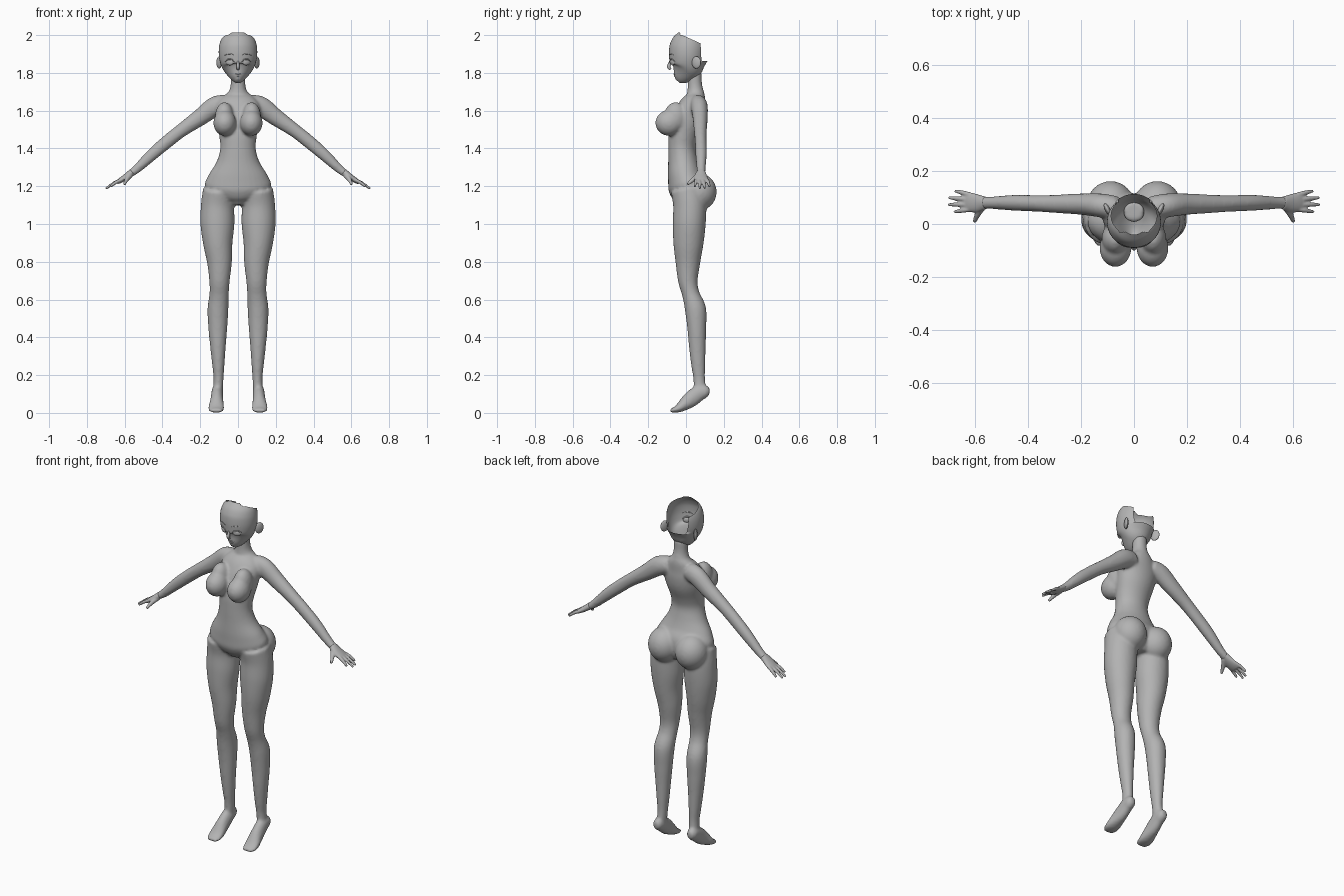
import bpy, bmesh, math
from mathutils import Vector, Matrix
from mathutils.bvhtree import BVHTree

if "Cube" in bpy.data.objects:
    bpy.data.objects.remove(bpy.data.objects["Cube"])

GREY = (0.45, 0.45, 0.45, 1)
grey = bpy.data.materials.new("plain grey")
grey.use_nodes = True
grey.diffuse_color = GREY
grey.node_tree.nodes["Principled BSDF"].inputs["Base Color"].default_value = GREY


def spline(rows, steps=5):
    """Smoothly resample rows of numbers."""
    out = []
    for i in range(len(rows) - 1):
        a, b = rows[max(i - 1, 0)], rows[i]
        c, d = rows[i + 1], rows[min(i + 2, len(rows) - 1)]
        for k in range(steps):
            t = k / steps
            out.append([0.5 * (2 * q + (r - p) * t + (2 * p - 5 * q + 4 * r - s) * t * t
                               + (3 * q - p - 3 * r + s) * t ** 3)
                        for p, q, r, s in zip(a, b, c, d)])
    return out + [list(rows[-1])]


def loft(bm, rows, side=(1, 0, 0), sign=1, segs=32):
    """Skin ellipses (x, y, z, radius along side, other radius) along a path."""
    rows = spline(rows)
    mids = [Vector((r[0] * sign, r[1], r[2])) for r in rows]
    side, rings = Vector(side), []
    for i, r in enumerate(rows):
        tangent = mids[min(i + 1, len(mids) - 1)] - mids[max(i - 1, 0)]
        u = (side - tangent * side.dot(tangent) / tangent.length_squared).normalized()
        v = tangent.normalized().cross(u)
        rings.append([bm.verts.new(mids[i] + u * r[3] * math.cos(a) + v * r[4] * math.sin(a))
                      for a in (math.tau * k / segs for k in range(segs))])
    for low, high in zip(rings, rings[1:]):
        for k in range(segs):
            n = (k + 1) % segs
            bm.faces.new((low[k], low[n], high[n], high[k]))
    bm.faces.new(rings[0][::-1])
    bm.faces.new(rings[-1])


def ball(bm, centre, radii, turn=0):
    m = Matrix.Translation(centre) @ Matrix.Rotation(turn, 4, "Z") @ Matrix.Diagonal((*radii, 1))
    bmesh.ops.create_uvsphere(bm, u_segments=32, v_segments=20, radius=1, matrix=m)


def finish(bm, name, voxel=0, smooth=0):
    bmesh.ops.recalc_face_normals(bm, faces=bm.faces)
    for f in bm.faces:
        f.smooth = True
    mesh = bpy.data.meshes.new(name)
    bm.to_mesh(mesh)
    bm.free()
    mesh.materials.append(grey)
    ob = bpy.data.objects.new(name, mesh)
    bpy.context.collection.objects.link(ob)
    if voxel:
        mod = ob.modifiers.new("blend", "REMESH")
        mod.mode, mod.voxel_size, mod.use_smooth_shade = "VOXEL", voxel, True
        mod = ob.modifiers.new("soften", "SMOOTH")
        mod.factor, mod.iterations = 0.5, smooth
    return ob


# Body: trunk and neck, then paired masses and limbs, blended into one skin
body = bmesh.new()
loft(body, [(0, .02, 1.10, .05, .06), (0, .02, 1.14, .12, .09), (0, .01, 1.2, .175, .105),
            (0, -.005, 1.26, .155, .092), (0, -.015, 1.33, .113, .08), (0, -.02, 1.4, .094, .074),
            (0, -.012, 1.47, .1, .08), (0, .012, 1.55, .113, .085), (0, .032, 1.62, .118, .073),
            (0, .05, 1.67, .085, .052), (0, .05, 1.7, .05, .044), (0, .047, 1.74, .039, .038),
            (0, .045, 1.8, .04, .038)])
LEG = [(.1, .01, 1.18, .085, .09), (.108, .02, 1.1, .088, .088), (.109, .017, 1, .09, .087),
       (.107, .013, .9, .078, .08), (.098, .01, .8, .066, .066), (.098, .01, .7, .054, .052),
       (.1, .025, .63, .051, .046), (.106, .05, .55, .055, .056), (.107, .057, .45, .05, .05),
       (.106, .06, .35, .041, .044), (.104, .065, .25, .032, .037), (.103, .07, .18, .026, .031),
       (.107, .075, .11, .026, .035)]
FOOT = [(.11, .125, .113, .016, .018), (.11, .105, .113, .028, .034), (.11, .07, .105, .031, .042),
        (.112, .02, .068, .034, .042), (.115, -.03, .03, .042, .026), (.115, -.06, .016, .04, .015),
        (.115, -.083, .012, .028, .01)]
ARM = [(.07, .06, 1.635, .045, .05), (.125, .07, 1.62, .045, .053), (.2, .075, 1.565, .04, .045),
       (.3, .076, 1.495, .034, .036), (.37, .078, 1.44, .031, .035), (.45, .08, 1.372, .03, .032),
       (.53, .08, 1.297, .024, .024), (.575, .08, 1.262, .024, .018)]
for s in (1, -1):
    loft(body, LEG, sign=s)
    loft(body, FOOT, sign=s)
    loft(body, ARM, (0, 1, 0), s)
    ball(body, (s * .07, -.09, 1.535), (.06, .072, .068))
    ball(body, (s * .072, -.055, 1.565), (.05, .062, .08))
    ball(body, (s * .088, .07, 1.17), (.09, .092, .098))
finish(body, "body", .008, 5)

# Hands: flat palm, four fingers and a thumb
for s, word in ((1, "left"), (-1, "right")):
    hand = bmesh.new()
    loft(hand, [(.56, .08, 1.275, .024, .019), (.59, .078, 1.252, .034, .017),
                (.62, .082, 1.232, .037, .014), (.64, .084, 1.22, .034, .01)], (0, 1, 0), s)
    for y, tip_x, tip_y in ((.056, .678, .046), (.074, .7, .073), (.092, .698, .099), (.11, .675, .125)):
        tip_z = 1.217 - (tip_x - .63) * .42
        loft(hand, [(.615, y, 1.236, .009, .009),
                    ((.615 + tip_x) / 2, (y + tip_y) / 2, (1.238 + tip_z) / 2 + .003, .009, .009),
                    (tip_x, tip_y, tip_z, .006, .006)], (0, 1, 0), s, 12)
    loft(hand, [(.57, .07, 1.26, .016, .016), (.588, .04, 1.237, .012, .012),
                (.602, .008, 1.21, .007, .007)], (0, 1, 0), s, 12)
    finish(hand, word + "_hand", .004, 3)

# Head: a shell open at the crown and back
head = bmesh.new()
loft(head, [(0, -.045, 1.757, .012, .015), (0, -.034, 1.77, .032, .038), (0, -.012, 1.8, .061, .066),
            (0, .002, 1.83, .085, .087), (0, .006, 1.87, .098, .095), (0, .008, 1.91, .102, .098),
            (0, .01, 1.95, .098, .095), (0, .01, 1.985, .084, .08), (0, .01, 2.015, .05, .05)], segs=64)
CUTS = [((0, -.02, 2), (0, .45, 1)), ((0, .08, 1.9), (0, 1, .05)), ((0, 0, 1.862), (0, 0, 1)),
        ((0, 0, 2), (0, 0, 1))]
for point, normal in CUTS:
    bmesh.ops.bisect_plane(head, geom=head.verts[:] + head.edges[:] + head.faces[:],
                           plane_co=point, plane_no=normal)


def beyond(c, cut):
    return (c - Vector(cut[0])).dot(Vector(cut[1])) > 0


gone = []
for f in head.faces:
    c = f.calc_center_median()
    if beyond(c, CUTS[0]) and c.y > -.02 or beyond(c, CUTS[1]) and beyond(c, CUTS[2]) or beyond(c, CUTS[3]) and c.y > -.03:
        gone.append(f)
bmesh.ops.delete(head, geom=gone, context="FACES")
for v in head.verts:
    if v.co.y > .07 and 1.83 < v.co.z < 1.864:
        v.co.y += (v.co.z - 1.83) * .4
surface = BVHTree.FromBMesh(head)
finish(head, "head")


def on_face(x, z):
    return surface.ray_cast(Vector((x, -1, z)), Vector((0, 1, 0)))[0]


def ridge(name, points, width):
    """Thin raised line lying on the face."""
    bm = bmesh.new()
    rows = [(*on_face(x, z), width * w, width * w) for x, z, w in points]
    loft(bm, rows, (0, 0, 1), segs=8)
    finish(bm, name)


# Facial features
nose = bmesh.new()
loft(nose, [(0, -.078, 1.872, .005, .004), (0, -.086, 1.85, .007, .008),
            (0, -.091, 1.832, .009, .009), (0, -.082, 1.818, .007, .006)], segs=16)
finish(nose, "nose")
ridge("upper_lip", [(-.02, .0, 0), (0, 0, 0)] and
      [(-.018, 1.793, .4), (0, 1.795, 1), (.018, 1.793, .4)], .003)
ridge("lower_lip", [(-.01, 1.786, .4), (0, 1.784, 1), (.01, 1.786, .4)], .003)
for s, word in ((1, "left"), (-1, "right")):
    eye = bmesh.new()
    ball(eye, on_face(s * .043, 1.856) + Vector((0, .006, 0)), (.021, .008, .016), s * .45)
    finish(eye, word + "_eye")
    ridge(word + "_eyelid", [(s * .02, 1.858, .5), (s * .032, 1.87, 1),
                             (s * .052, 1.872, 1.2), (s * .068, 1.86, .6)], .003)
    ridge(word + "_eyebrow", [(s * .02, 1.893, .5), (s * .045, 1.901, 1), (s * .07, 1.893, .3)], .0025)
    ear = bmesh.new()
    ball(ear, (s * .1, .055, 1.855), (.01, .026, .032), -s * .45)
    finish(ear, word + "_ear")
